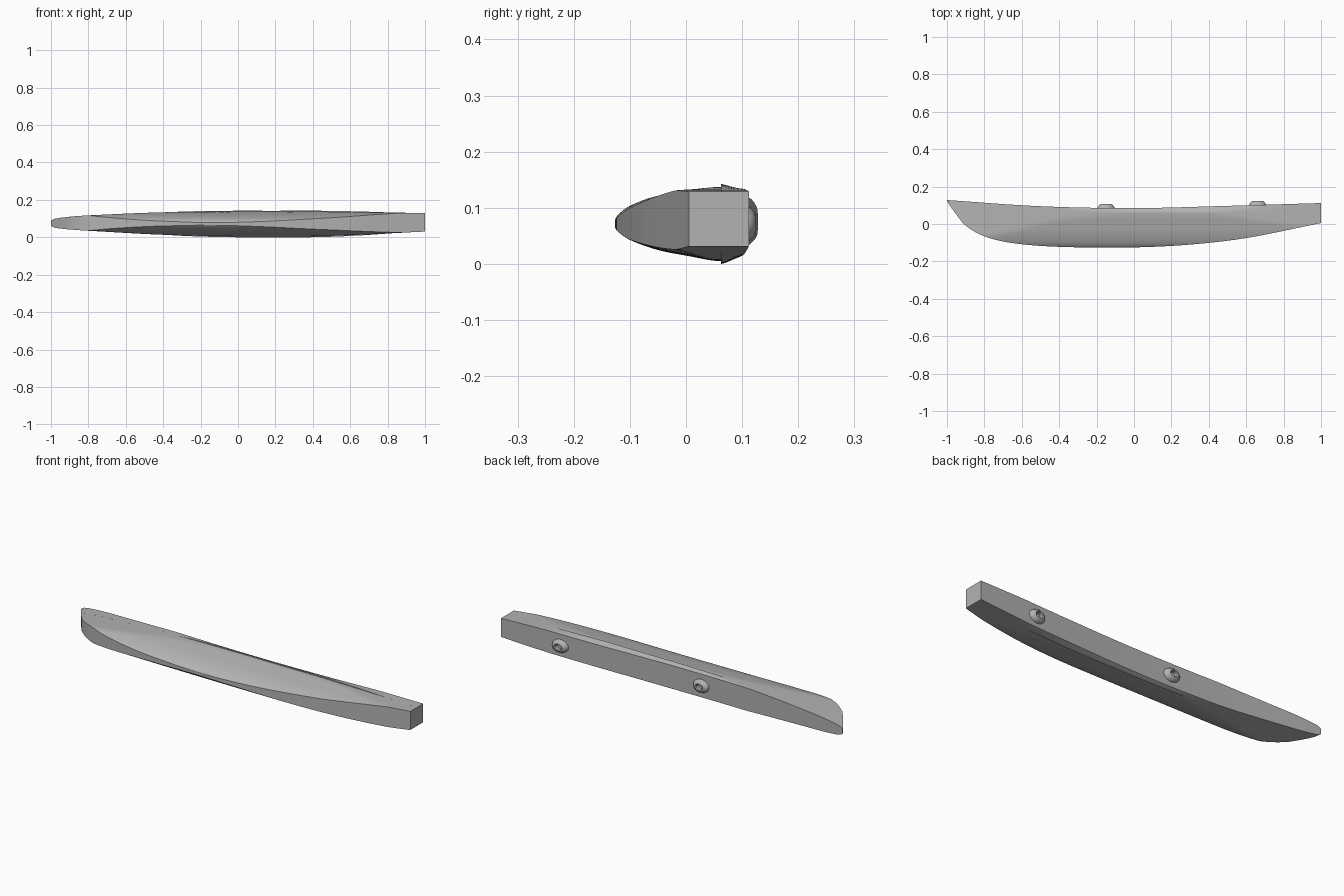
import bpy, bmesh, math

cube = bpy.data.objects.get("Cube")
if cube:
    bpy.data.objects.remove(cube, do_unlink=True)

grey = bpy.data.materials.new("plain_grey")
grey.use_nodes = True
grey.diffuse_color = (0.45, 0.45, 0.45, 1)
grey.node_tree.nodes["Principled BSDF"].inputs["Base Color"].default_value = (0.45, 0.45, 0.45, 1)


def curve(points):
    """Smooth function through a few (position, value) points."""
    def slope(i):
        a, b = points[max(i - 1, 0)], points[min(i + 1, len(points) - 1)]
        return (b[1] - a[1]) / (b[0] - a[0])

    def value(x):
        x = min(max(x, points[0][0]), points[-1][0])
        i = 0
        while i < len(points) - 2 and x > points[i + 1][0]:
            i += 1
        (x0, v0), (x1, v1) = points[i], points[i + 1]
        d = x1 - x0
        t = (x - x0) / d
        return ((2*t**3 - 3*t*t + 1) * v0 + (t**3 - 2*t*t + t) * d * slope(i)
                + (3*t*t - 2*t**3) * v1 + (t**3 - t*t) * d * slope(i + 1))
    return value


# Outlines: back edge, front edge, half height, centre height, teardrop section
back = curve([(-1, .128), (-.5, .095), (0, .085), (.5, .097), (1, .112)])
front = curve([(-1, .121), (-.95, .05), (-.9, -.01), (-.8, -.066), (-.65, -.102),
               (-.4, -.122), (0, -.125), (.3, -.11), (.6, -.075), (1, .005)])
half = curve([(-1, .014), (-.98, .024), (-.9, .034), (-.8, .041), (-.4, .06),
              (0, .066), (.4, .066), (.8, .056), (1, .049)])
middle = curve([(-1, .075), (-.8, .076), (0, .071), (.5, .072), (1, .08)])
teardrop = curve([(-.13, 0), (-.123, .012), (-.1, .028), (-.05, .046), (0, .056),
                  (.06, .066), (.09, .06), (.13, .055)])
LIP = .062


def finish(bm, name, angle):
    bmesh.ops.recalc_face_normals(bm, faces=bm.faces)
    mesh = bpy.data.meshes.new(name)
    bm.to_mesh(mesh)
    bm.free()
    obj = bpy.data.objects.new(name, mesh)
    bpy.context.collection.objects.link(obj)
    mesh.materials.append(grey)
    bpy.ops.object.select_all(action='DESELECT')
    obj.select_set(True)
    bpy.context.view_layer.objects.active = obj
    bpy.ops.object.shade_smooth_by_angle(angle=math.radians(angle))
    return obj


def bridge(bm, rings):
    for a, b in zip(rings, rings[1:]):
        for i in range(len(a)):
            j = (i + 1) % len(a)
            bm.faces.new((a[i], a[j], b[j], b[i]))


def section(x):
    """Upper half of the cross-section, running from front to back."""
    yf, yb = front(x), back(x)
    split = min(max(LIP, yf), yb)
    pts = []
    for i in range(19):
        y = yf + (split - yf) * (i / 18) ** 1.4
        pts.append((y, min(teardrop(y), half(x))))
    # Raised lip that fades out towards both ends
    fade = max(0, 1 - abs((x - .22) / .59) ** 4)
    for i in range(7):
        t = i / 6
        y = split + (yb - split) * t
        h = min(teardrop(y), half(x))
        pts.append((y, h + fade * .005 * (1 - t) ** .7 + .0001))
    return pts


# Main body: sections lofted along the length
bm = bmesh.new()
stations = [-1, -.995, -.985, -.97] + [-.95 + 1.95 * i / 52 for i in range(53)]
rings = []
for x in stations:
    upper = section(x)
    outline = upper + [(y, -h) for y, h in reversed(upper)]
    rings.append([bm.verts.new((x, y, middle(x) + h)) for y, h in outline])
bridge(bm, rings)
bm.faces.new(rings[0])
bm.faces.new(rings[-1])
finish(bm, "body", 25)

# Two round bosses with recessed sockets on the back
for name, x, tilt in (("right_boss", -.15, 0), ("left_boss", .66, .03)):
    bm = bmesh.new()
    y0 = back(x)
    rings = []
    for r, y in ((.047, -.01), (.045, .003), (.038, .014), (.029, .021), (.023, .022),
                 (.018, .018), (.016, .004)):
        rings.append([bm.verts.new((x + r * math.cos(a), y0 + y + tilt * r * math.cos(a),
                                    .071 + .75 * r * math.sin(a)))
                      for a in (math.tau * k / 32 for k in range(32))])
    bridge(bm, rings)
    bm.faces.new(rings[0])
    bm.faces.new(rings[-1])
    finish(bm, name, 35)
